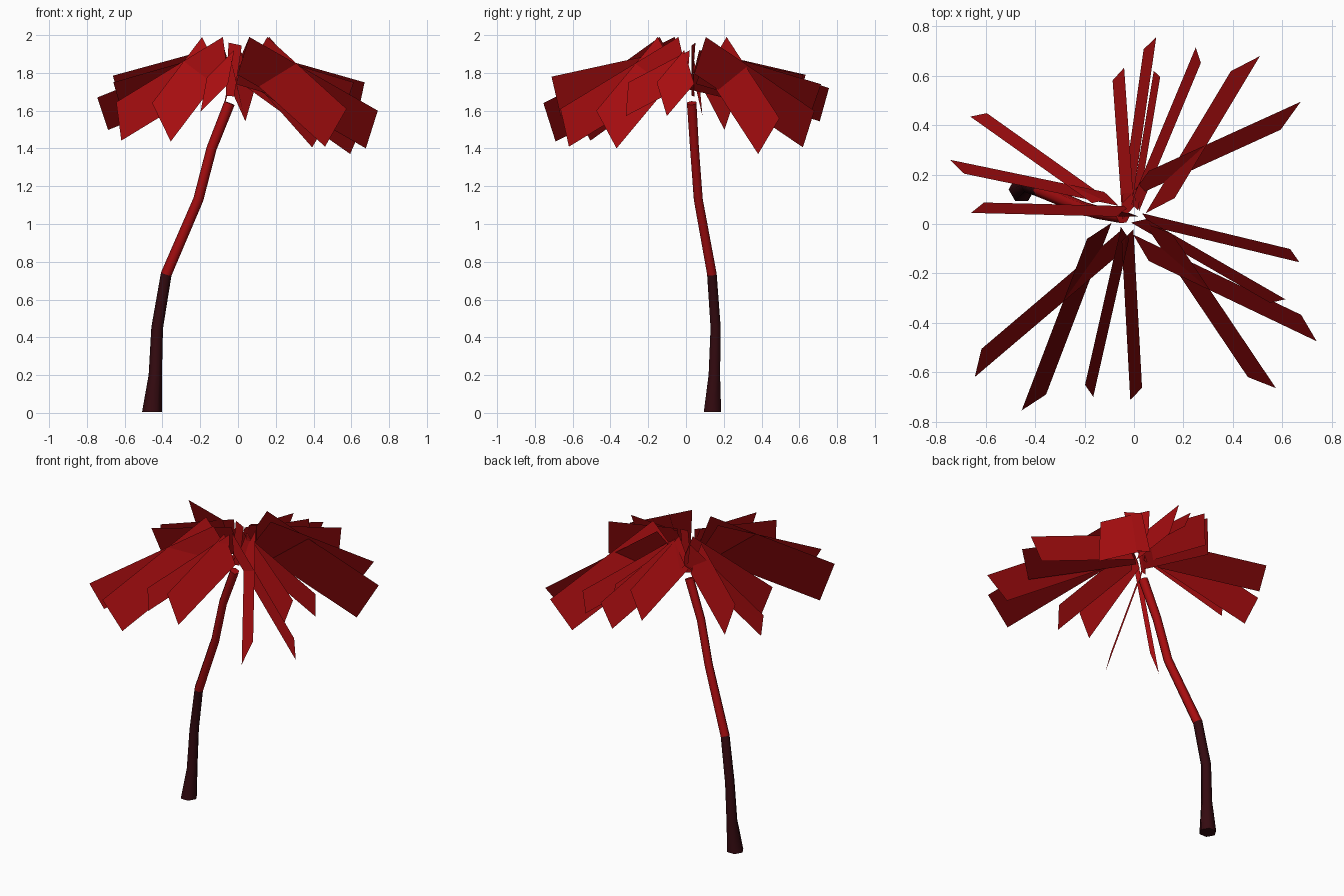
import bpy, math
from mathutils import Vector

if "Cube" in bpy.data.objects:
    bpy.data.objects.remove(bpy.data.objects["Cube"])


def material(name, rgb):
    m = bpy.data.materials.new(name)
    m.diffuse_color = (*rgb, 1)
    m.use_nodes = True
    m.node_tree.nodes["Principled BSDF"].inputs["Base Color"].default_value = m.diffuse_color
    return m


RED = material("leaf_red", (0.39, 0.004, 0.005))
DARK = material("dark_bark", (0.034, 0.003, 0.005))
UP = Vector((0, 0, 1))


def make(name, verts, faces, *mats):
    me = bpy.data.meshes.new(name)
    me.from_pydata(verts, [], faces)
    for m in mats:
        me.materials.append(m)
    ob = bpy.data.objects.new(name, me)
    bpy.context.collection.objects.link(ob)
    return ob


def tube(name, path, sides, split):
    """Sweep a polygon along (x, y, z, radius) points, dark below the split height."""
    pts = [Vector(p[:3]) for p in path]
    n = len(pts)
    verts, faces = [], []
    for i, p in enumerate(pts):
        t = (pts[min(i + 1, n - 1)] - pts[max(i - 1, 0)]).normalized() if i else UP
        v = t.cross(Vector((1, 0, 0))).normalized()
        u = v.cross(t)
        for k in range(sides):
            a = math.tau * k / sides
            verts.append(p + (u * math.cos(a) + v * math.sin(a)) * path[i][3])
    for i in range(n - 1):
        for k in range(sides):
            a, b = i * sides + k, i * sides + (k + 1) % sides
            # wound so that the sides face outward
            faces.append((a, a + sides, b + sides, b))
    faces.append(tuple(range(sides)))
    faces.append(tuple(range((n - 1) * sides, n * sides))[::-1])
    ob = make(name, verts, faces, RED, DARK)
    axis_first = ob.data.polygons[-1].normal.z
    if axis_first < 0:
        ob.data.flip_normals()
    for f in ob.data.polygons:
        f.use_smooth = len(f.vertices) == 4
        f.material_index = 1 if f.center.z < split else 0


def frond(tip, base, roll, width):
    """Flat rectangle hanging from its top edge, rolled about that edge."""
    along = (tip - base).normalized()
    side = UP.cross(along).normalized()
    down = side.cross(along)
    if down.z > 0:
        down = -down
    drop = (down * math.cos(roll) + side * math.sin(roll)) * width
    quad = [tip, tip + drop, base + drop, base]
    if (quad[1] - quad[0]).cross(quad[3] - quad[0]).z < 0:
        quad.reverse()
    ob = make("frond", quad, [(0, 1, 2, 3)], RED)
    # soft foliage shading: normals point away from the crown
    ob.data.polygons[0].use_smooth = True
    ob.data.normals_split_custom_set([Vector((along.x, along.y, 0.3)).normalized()] * 4)


# Leaning six-sided trunk with a dark lower half
tube("trunk", [
    (-0.455, 0.14, 0.005, 0.053), (-0.438, 0.15, 0.2, 0.035),
    (-0.428, 0.157, 0.45, 0.031), (-0.38, 0.137, 0.735, 0.029),
    (-0.21, 0.065, 1.13, 0.027), (-0.14, 0.045, 1.4, 0.027),
    (-0.045, 0.03, 1.64, 0.029)], 6, 0.74)

# Short upright shoot above the trunk
make("heart_shoot", [(-0.065, 0.03, 1.68), (-0.02, 0.045, 1.675),
                     (0.02, 0.03, 1.945), (-0.05, 0.05, 1.96)],
     [(0, 1, 2, 3)], RED)

# Fronds: tip x, y, z and base x, y of the top edge; the roll alternates
FRONDS = [
    (0.575, -0.665, 1.61, 0.155, -0.04), (0.74, -0.475, 1.6, 0.06, -0.15),
    (-0.645, -0.62, 1.645, -0.08, -0.14), (-0.455, -0.755, 1.64, -0.19, -0.06),
    (0.675, 0.495, 1.56, 0.06, 0.215), (0.51, 0.68, 1.6, 0.165, 0.105),
    (0.613, -0.305, 1.75, 0.05, 0.02), (0.67, -0.155, 1.75, 0.07, -0.01),
    (-0.165, -0.7, 1.775, -0.02, -0.06), (-0.015, -0.712, 1.78, -0.05, -0.07),
    (-0.66, 0.045, 1.75, -0.07, 0.03), (-0.745, 0.26, 1.67, -0.12, 0.13),
    (-0.663, 0.435, 1.785, -0.17, 0.085), (-0.04, 0.633, 1.79, 0, 0.07),
    (0.25, 0.715, 1.74, 0, 0.115), (0.09, 0.757, 1.72, 0, 0.13),
]
for i, (tx, ty, tz, bx, by) in enumerate(FRONDS):
    # Steep outer fronds are wider and start higher than the inner ones
    top, width, roll = (1.99, 0.235, 0.3) if tz < 1.65 else (1.92, 0.19, 0.23)
    if tz > 1.777:
        width = 0.22
    frond(Vector((tx, ty, tz)), Vector((bx, by, top)),
          roll if i % 2 else -roll, width)

# Narrow young frond at the back
frond(Vector((0.08, 0.62, 1.79)), Vector((-0.01, 0.08, 1.9)), -0.3, 0.1)
